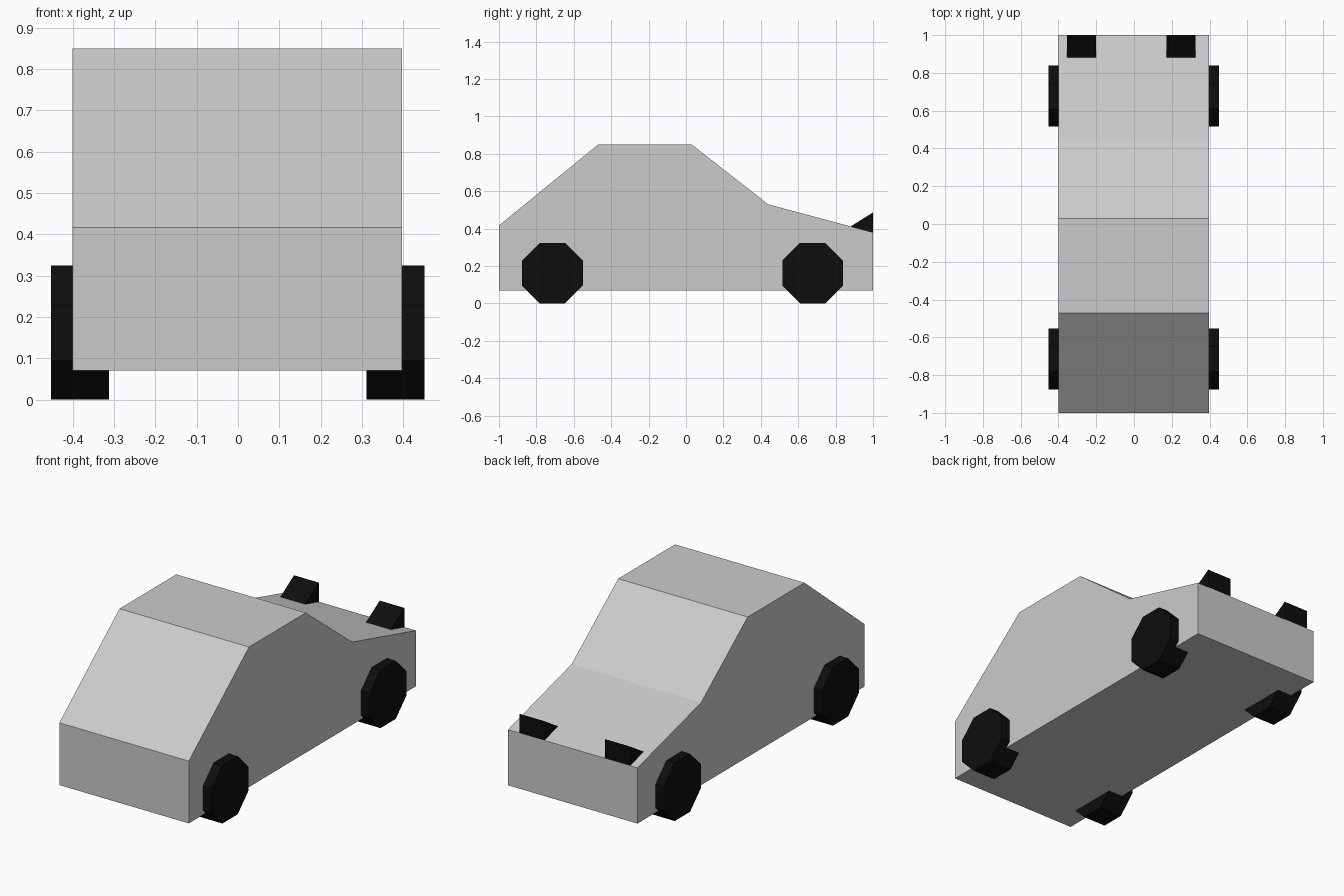
import bpy, bmesh, math
from mathutils import Matrix

if "Cube" in bpy.data.objects:
    bpy.data.objects.remove(bpy.data.objects["Cube"])

black = bpy.data.materials.new("black")
black.diffuse_color = (0.004, 0.004, 0.004, 1)
black.use_nodes = True
black.node_tree.nodes["Principled BSDF"].inputs["Base Color"].default_value = black.diffuse_color


def finish(bm, name, mat=None):
    bmesh.ops.recalc_face_normals(bm, faces=bm.faces)
    mesh = bpy.data.meshes.new(name)
    bm.to_mesh(mesh)
    bm.free()
    if mat:
        mesh.materials.append(mat)
    obj = bpy.data.objects.new(name, mesh)
    bpy.context.collection.objects.link(obj)


def extruded(name, profile, x0, x1, mat=None):
    """Extrude a (y, z) side profile from x0 to x1."""
    bm = bmesh.new()
    face = bm.faces.new([bm.verts.new((x0, y, z)) for y, z in profile])
    ext = bmesh.ops.extrude_face_region(bm, geom=[face], use_keep_orig=True)
    verts = [v for v in ext["geom"] if isinstance(v, bmesh.types.BMVert)]
    bmesh.ops.translate(bm, verts=verts, vec=(x1 - x0, 0, 0))
    finish(bm, name, mat)


def wheel(name, x, y):
    """Eight-sided wheel resting on a flat side."""
    r, width = 0.162, 0.14
    place = (Matrix.Translation((x, y, r)) @ Matrix.Rotation(math.pi / 2, 4, 'Y')
             @ Matrix.Rotation(math.pi / 8, 4, 'Z'))
    bm = bmesh.new()
    R = r / math.cos(math.pi / 8)
    bmesh.ops.create_cone(bm, cap_ends=True, segments=8, radius1=R, radius2=R,
                          depth=width, matrix=place)
    finish(bm, name, black)


# Car body
extruded("body", [(-1, 0.07), (-1, 0.417), (-0.47, 0.85), (0.03, 0.85),
                  (0.44, 0.53), (1, 0.38), (1, 0.07)], -0.401, 0.397)

# Wheels
for side, x in (("left", -0.382), ("right", 0.381)):
    wheel("front_wheel_" + side, x, -0.714)
    wheel("back_wheel_" + side, x, 0.677)

# Wedge lights on the sloping deck
for side, x in (("left", -0.355), ("right", 0.173)):
    extruded("wedge_light_" + side, [(0.88, 0.412), (1, 0.487), (1, 0.38)],
             x, x + 0.153, black)
